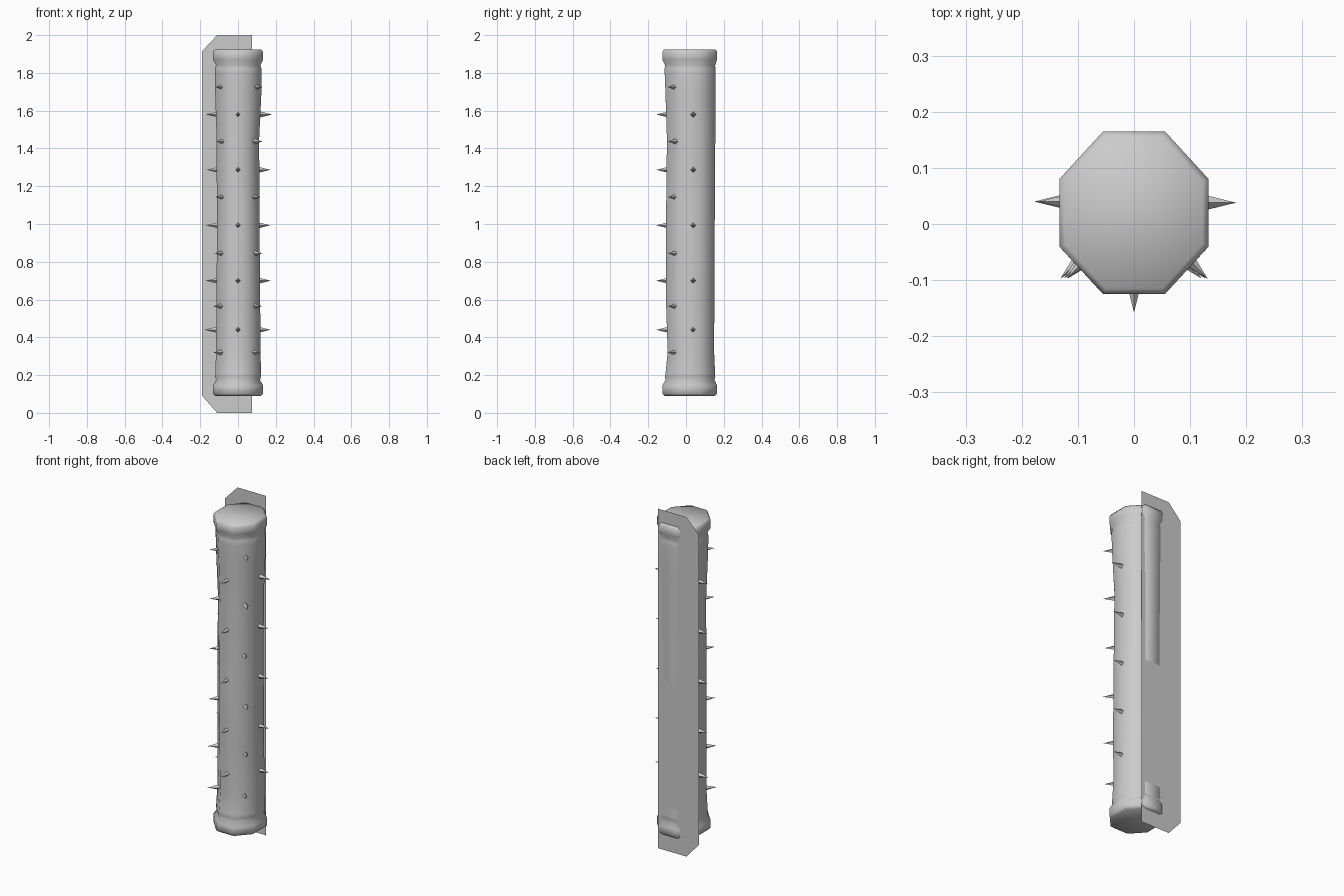
import bpy, bmesh, math
from mathutils import Vector


def finish(name, bm, smooth=None):
    me = bpy.data.meshes.new(name)
    bm.to_mesh(me)
    bm.free()
    ob = bpy.data.objects.new(name, me)
    bpy.context.collection.objects.link(ob)
    if smooth:
        bpy.ops.object.select_all(action='DESELECT')
        ob.select_set(True)
        bpy.context.view_layer.objects.active = ob
        bpy.ops.object.shade_smooth_by_angle(angle=math.radians(smooth))
    return ob


# Octagonal post: rings of (z, left x, right x, front y, back y)
rings = [
    (0.09, -0.12, 0.12, -0.112, 0.152),
    (0.102, -0.133, 0.133, -0.125, 0.164),
    (0.145, -0.133, 0.133, -0.125, 0.164),
    (0.175, -0.115, 0.116, -0.108, 0.151),
    (0.19, -0.121, 0.122, -0.112, 0.155),
    (0.21, -0.119, 0.121, -0.108, 0.154),
    (0.32, -0.117, 0.120, -0.097, 0.149),
    (0.60, -0.113, 0.117, -0.106, 0.150),
    (0.99, -0.112, 0.114, -0.106, 0.152),
    (1.45, -0.113, 0.112, -0.101, 0.155),
    (1.70, -0.121, 0.124, -0.109, 0.156),
    (1.80, -0.122, 0.125, -0.113, 0.157),
    (1.825, -0.122, 0.123, -0.113, 0.156),
    (1.84, -0.116, 0.118, -0.110, 0.154),
    (1.87, -0.133, 0.133, -0.125, 0.164),
    (1.912, -0.133, 0.133, -0.125, 0.165),
    (1.925, -0.122, 0.122, -0.115, 0.155),
]
bm = bmesh.new()
loops = []
for z, xl, xr, yf, yb in rings:
    loop = []
    for i in range(8):
        a = math.radians(22.5 + 45 * i)
        k = 0.5 / math.cos(math.radians(22.5))
        loop.append(bm.verts.new(((xl + xr) / 2 + (xr - xl) * k * math.cos(a),
                                  (yf + yb) / 2 + (yb - yf) * k * math.sin(a), z)))
    loops.append(loop)
for lo, hi in zip(loops, loops[1:]):
    for i in range(8):
        j = (i + 1) % 8
        bm.faces.new((lo[i], lo[j], hi[j], hi[i]))
bm.faces.new(loops[0][::-1])
bm.faces.new(loops[-1])
finish("post", bm, 60)

# Thorns: four-sided spikes set into the post
bm = bmesh.new()


def thorn(tip, direction, length=0.078, r=0.019):
    tip = Vector(tip)
    d = Vector(direction).normalized()
    side = d.cross(Vector((0, 0, 1)))
    base = tip - d * length
    vs = [bm.verts.new(base + r * v) for v in (side, Vector((0, 0, 1)), -side, Vector((0, 0, -1)))]
    t = bm.verts.new(tip)
    for i in range(4):
        bm.faces.new((vs[i], vs[(i + 1) % 4], t))
    bm.faces.new(vs[::-1])


# rows with side and front thorns
for z, left, right in ((1.58, -0.17, 0.182), (1.287, -0.167, 0.172), (0.993, -0.17, 0.171),
                       (0.70, -0.17, 0.174), (0.44, -0.178, 0.173)):
    thorn((left, 0.04, z), (-1, 0, 0))
    thorn((right, 0.038, z), (1, 0, 0))
    thorn((0.0, -0.158, z), (0, -1, 0))
# rows with diagonal thorns
for z, left, right in ((1.725, -0.12, 0.131), (1.437, -0.118, 0.13), (1.143, -0.12, 0.12),
                       (0.845, -0.125, 0.13), (0.565, -0.131, 0.127), (0.32, -0.131, 0.12)):
    thorn((left, -0.097, z), (-0.7, -0.7, 0))
    thorn((right, -0.097, z), (0.7, -0.7, 0))
bmesh.ops.recalc_face_normals(bm, faces=bm.faces)
finish("thorns", bm, 60)

# Thin flat panel at the back with clipped corners on one side
bm = bmesh.new()
outline = [(-0.11, 0), (0.075, 0), (0.075, 2), (-0.11, 2), (-0.19, 1.915), (-0.19, 0.09)]
bm.faces.new([bm.verts.new((x, 0.152, z)) for x, z in reversed(outline)])
finish("back_panel", bm)
